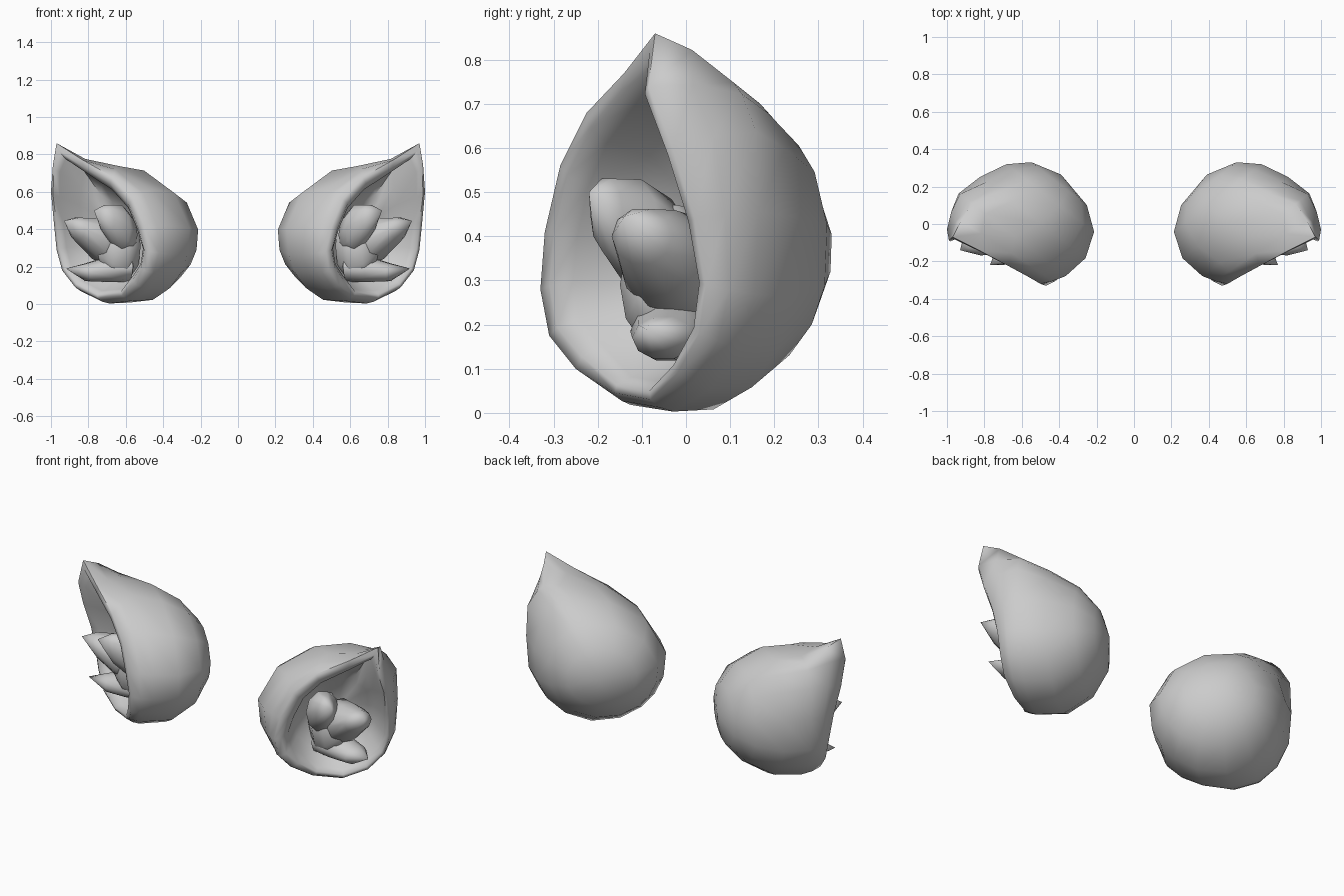
import bpy, math
from mathutils import Vector

if "Cube" in bpy.data.objects:
    bpy.data.objects.remove(bpy.data.objects["Cube"])

# local frame of the ear opening: T across, D towards the back
C = Vector((0.74, -0.14, 0))
T = Vector((0.79, 0.61, 0))
D = Vector((-0.61, 0.79, 0))


def at(t, d, z):
    return C + T * t + D * d + Vector((0, 0, z))


def loft(name, rings, start, end):
    """Skin a list of equal rings, close with poles, mirror across x."""
    n = len(rings[0])
    verts = [v for r in rings for v in r] + [start, end]
    faces = []
    for k in range(len(rings) - 1):
        for i in range(n):
            j = (i + 1) % n
            faces.append((k*n + i, k*n + j, (k+1)*n + j, (k+1)*n + i))
    last = (len(rings) - 1) * n
    for i in range(n):
        j = (i + 1) % n
        faces.append((len(verts) - 2, j, i))
        faces.append((len(verts) - 1, last + i, last + j))
    me = bpy.data.meshes.new(name)
    me.from_pydata([tuple(v) for v in verts], [], faces)
    ob = bpy.data.objects.new(name, me)
    bpy.context.collection.objects.link(ob)
    bpy.ops.object.select_all(action='DESELECT')
    ob.select_set(True)
    bpy.context.view_layer.objects.active = ob
    bpy.ops.object.mode_set(mode='EDIT')
    bpy.ops.mesh.select_all(action='SELECT')
    bpy.ops.mesh.normals_make_consistent(inside=False)
    bpy.ops.object.mode_set(mode='OBJECT')
    bpy.ops.object.shade_smooth_by_angle(angle=math.radians(75))
    m = ob.modifiers.new("mirror", 'MIRROR')
    m.use_mirror_merge = False
    return ob


# rim of the opening: tip, down the front lip, bottom, up the outer edge
rim = [Vector(p) for p in (
    (.97, -.07, .86), (.83, -.14, .77), (.67, -.225, .68), (.56, -.285, .56),
    (.50, -.32, .41), (.47, -.33, .28), (.49, -.31, .175), (.54, -.25, .10),
    (.62, -.16, .045), (.75, -.08, .03), (.87, -.02, .09), (.94, .03, .18),
    (.97, .045, .29), (.985, .02, .44), (1.0, -.03, .60), (.99, -.085, .74))]
flat = [((p - C).dot(T), (p - C).dot(D), p.z) for p in rim]
angles = [math.atan2(z - .38, t) for t, d, z in flat]


def back_ring(d, ct, cz, rt, rz, skew):
    out = []
    for a in angles:
        s = math.sin(a)
        out.append(at(ct + rt*math.cos(a) + skew*max(0, s)**2, d, cz + rz*s))
    return out


def cavity_ring(scale, depth):
    return [at(.03 + (t - .03)*scale, d*scale + depth, .36 + (z - .36)*scale)
            for t, d, z in flat]


def lip_ring(amount, depth):
    """Rim moved inward, more on the front side and at the tip."""
    out = []
    for i, (t, d, z) in enumerate(flat):
        w = .09 if i == 0 else (.075 if t < .1 and z > .1 else .04)
        v = Vector((.03 - t, .36 - z)).normalized() * w * amount
        out.append(at(t + v.x, d + depth, z + v.y))
    return out


def outward(p):
    v = p - at(0, 0, .38)
    return (v - D * v.dot(D)).normalized()


# ear shell: hollow inside, rolled lip, rounded back
first = back_ring(.12, -.02, .38, .365, .38, .12)
for i in (0, 14, 15):
    first[i] += outward(first[i]) * .03
bulge = []
for p, q in zip(rim, first):
    m = p.lerp(q, .45)
    bulge.append(m + outward(m) * (.014 if m.z > .55 else .006))
rings = [cavity_ring(.45, .2), cavity_ring(.7, .14), lip_ring(1, .035),
         lip_ring(.5, -.003), rim, bulge, first,
         back_ring(.26, -.05, .37, .36, .365, .08),
         back_ring(.40, -.06, .37, .30, .28, .04),
         back_ring(.49, -.05, .37, .19, .17, 0)]
loft("ear_shell", rings, at(.02, .23, .36), at(-.03, .535, .38))


# fur tufts: flattened cones following a short path (x, y, z, width, height)
def tuft(name, base, stations, tip, n=10):
    base, tip = Vector(base), Vector(tip)
    side = (tip - base).cross(Vector((0, 0, 1))).normalized()
    rings = []
    for x, y, z, w, h in stations:
        c = Vector((x, y, z))
        rings.append([c + side*w*math.cos(2*math.pi*i/n)
                      + Vector((0, 0, h*math.sin(2*math.pi*i/n))) for i in range(n)])
    loft(name, rings, base, tip)


tuft("tuft_core", (.53, .03, .31),
     [(.57, .0, .31, .10, .16), (.63, -.05, .30, .10, .18), (.70, -.08, .29, .08, .13)],
     (.76, -.10, .28))
tuft("tuft_upper", (.57, .0, .34),
     [(.60, -.05, .37, .085, .12), (.64, -.12, .41, .09, .125), (.70, -.18, .45, .055, .085)],
     (.77, -.22, .50))
tuft("tuft_middle", (.60, .06, .31),
     [(.66, .0, .32, .10, .13), (.76, -.055, .35, .115, .115), (.86, -.10, .40, .08, .065)],
     (.93, -.14, .445))
tuft("tuft_lower", (.55, .02, .22),
     [(.59, -.02, .20, .10, .085), (.70, -.04, .185, .09, .07), (.81, -.05, .17, .075, .05)],
     (.92, -.09, .19))
